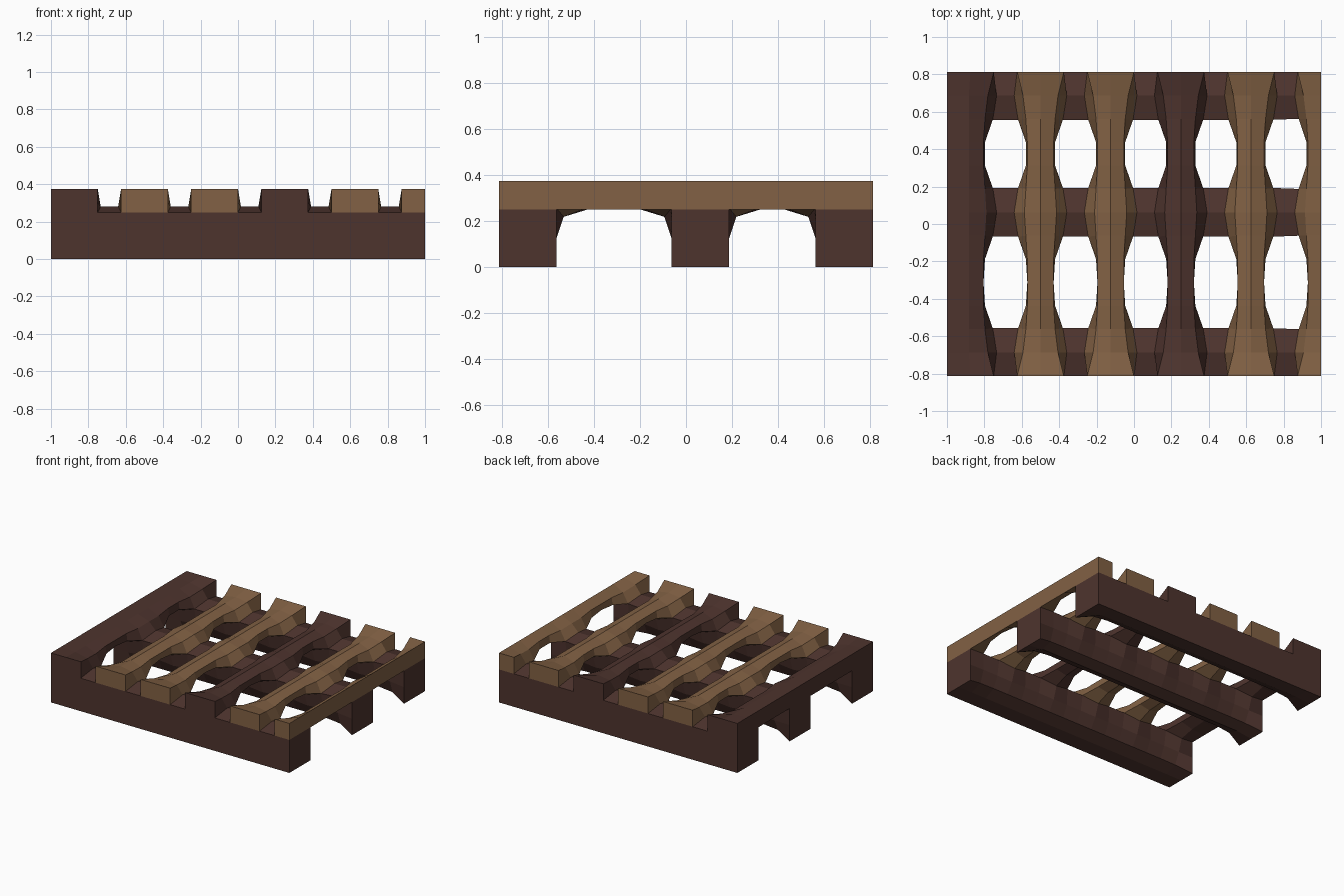
import bpy
from mathutils import Vector

if "Cube" in bpy.data.objects:
    bpy.data.objects.remove(bpy.data.objects["Cube"])

UNIT = 0.125                 # size of one timber cell
SIZE = (16, 13, 3)           # cells along x, y, z


def material(name, color):
    mat = bpy.data.materials.new(name)
    mat.use_nodes = True
    mat.diffuse_color = color
    mat.node_tree.nodes["Principled BSDF"].inputs["Base Color"].default_value = color
    return mat


dark_wood = material("dark_wood", (0.076, 0.034, 0.027, 1))
light_wood = material("light_wood", (0.223, 0.12, 0.058, 1))

# Timbers: name, material, first cell and past-the-end cell
timbers = []
for name, y in (("front", 0), ("middle", 6), ("back", 11)):
    timbers.append((name + "_stringer", dark_wood, (0, y, 0), (16, y + 2, 2)))
slats = ((0, 2, dark_wood), (3, 5, light_wood), (6, 8, light_wood),
         (9, 11, dark_wood), (12, 14, light_wood), (15, 16, light_wood))
for n, (x0, x1, mat) in enumerate(slats, 1):
    timbers.append((f"deck_slat_{n}", mat, (x0, 0, 2), (x1, 13, 3)))

# Fill the cells of every timber
cells = {}
for name, mat, lo, hi in timbers:
    for x in range(lo[0], hi[0]):
        for y in range(lo[1], hi[1]):
            for z in range(lo[2], hi[2]):
                cells[x, y, z] = name


def outer_faces(cell):
    """Corner loops of the cell's sides that touch no other cell."""
    for axis in range(3):
        u, v = (axis + 1) % 3, (axis + 2) % 3
        for side in (0, 1):
            beside = list(cell)
            beside[axis] += 2 * side - 1
            if tuple(beside) in cells:
                continue
            loop = []
            for du, dv in ((0, 0), (1, 0), (1, 1), (0, 1)):
                corner = list(cell)
                corner[axis] += side
                corner[u] += du
                corner[v] += dv
                loop.append(tuple(corner))
            yield loop if side else loop[::-1]


faces = {name: [] for name, *_ in timbers}
linked = {}
for cell, name in cells.items():
    for loop in outer_faces(cell):
        faces[name].append(loop)
        for a, b in zip(loop, loop[1:] + loop[:1]):
            linked.setdefault(a, set()).add(b)
            linked.setdefault(b, set()).add(a)

# Wear the joined timbers down, keeping the four outer sides square
place = {c: Vector(c) for c in linked}
for _ in range(2):
    place = {c: place[c] if c[0] in (0, SIZE[0]) or c[1] in (0, SIZE[1])
             else sum((place[n] for n in linked[c]), Vector()) / len(linked[c])
             for c in place}

# One object per timber
centre = Vector((SIZE[0] / 2, SIZE[1] / 2, 0))
for name, mat, lo, hi in timbers:
    corners = sorted({c for loop in faces[name] for c in loop})
    index = {c: i for i, c in enumerate(corners)}
    mesh = bpy.data.meshes.new(name)
    mesh.from_pydata([(place[c] - centre) * UNIT for c in corners], [],
                     [[index[c] for c in loop] for loop in faces[name]])
    mesh.materials.append(mat)
    bpy.context.collection.objects.link(bpy.data.objects.new(name, mesh))
